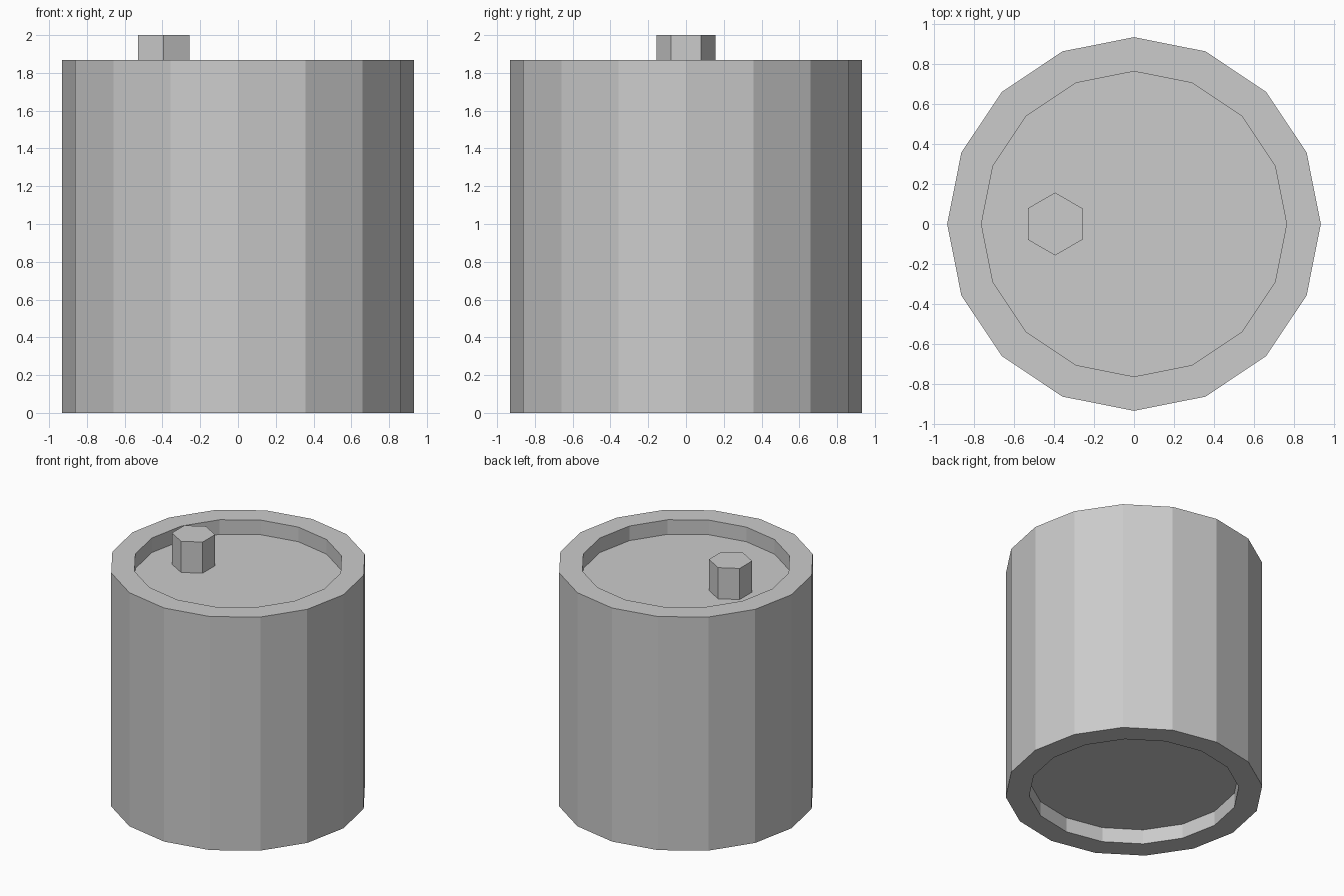
import bpy, bmesh
from math import pi, cos, sin

if "Cube" in bpy.data.objects:
    bpy.data.objects.remove(bpy.data.objects["Cube"])

def lathe(name, profile, sides):
    """Spin an (r, z) profile around z and cap both ends."""
    bm = bmesh.new()
    rings = [[bm.verts.new((r * cos(2 * pi * i / sides), r * sin(2 * pi * i / sides), z))
              for i in range(sides)] for r, z in profile]
    for a, b in zip(rings, rings[1:]):
        for i in range(sides):
            j = (i + 1) % sides
            bm.faces.new((a[i], a[j], b[j], b[i]))
    bm.faces.new(rings[0][::-1])
    bm.faces.new(rings[-1])
    bmesh.ops.recalc_face_normals(bm, faces=bm.faces)
    mesh = bpy.data.meshes.new(name)
    bm.to_mesh(mesh)
    bm.free()
    obj = bpy.data.objects.new(name, mesh)
    bpy.context.collection.objects.link(obj)
    return obj

R, INNER, H, DEPTH, TOP = 0.933, 0.762, 1.868, 0.117, 2.0

# Barrel body with a recessed lid and base
lathe("barrel", [(INNER, DEPTH), (INNER, 0), (R, 0),
                 (R, H), (INNER, H), (INNER, H - DEPTH)], 16)

# Hexagonal bung standing on the lid
bung = lathe("bung", [(0.157, H - DEPTH), (0.157, TOP)], 6)
bung.location.x = -0.394
bung.rotation_euler.z = pi / 6
